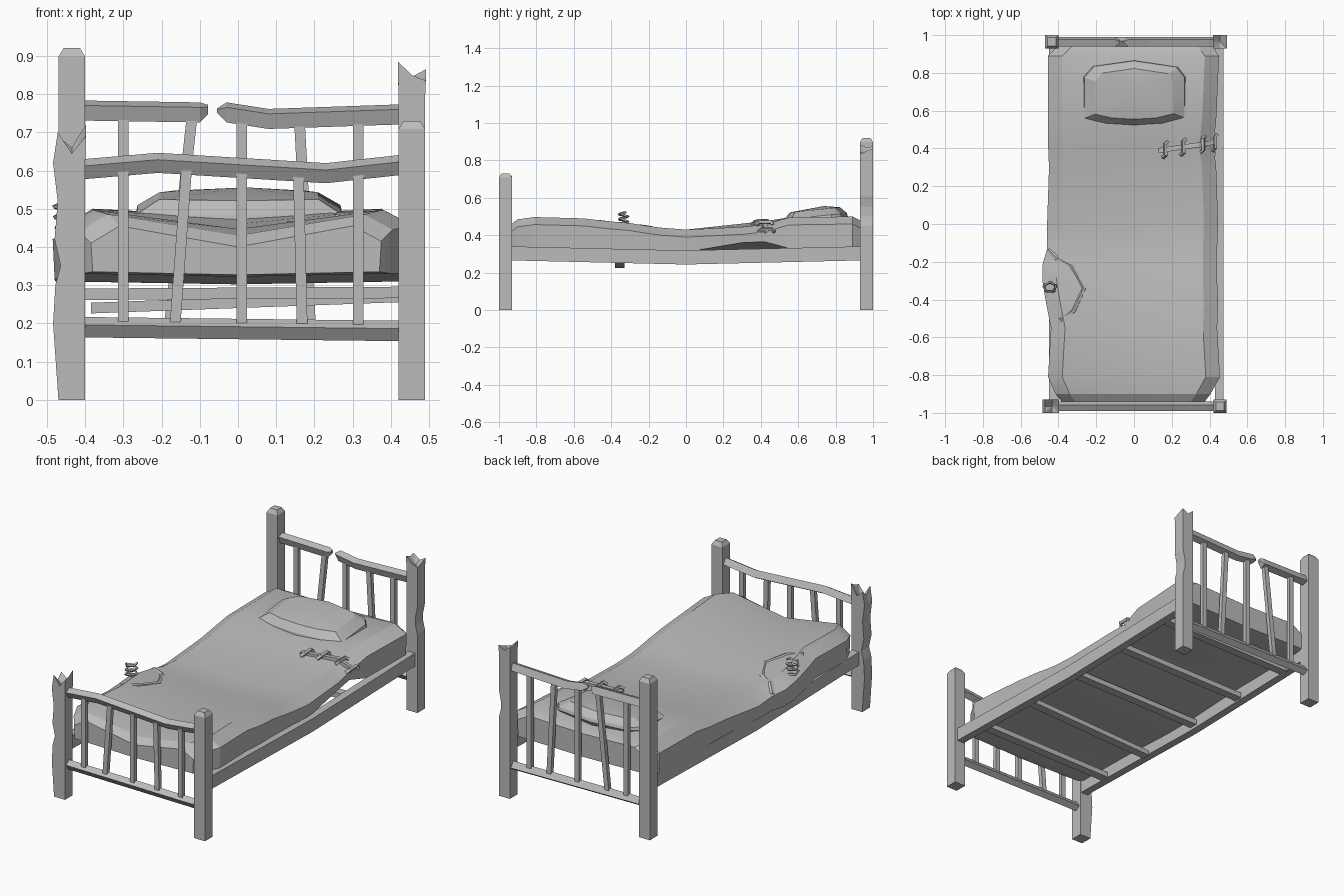
import bpy, bmesh, math
from mathutils import Vector, Matrix

cube = bpy.data.objects.get("Cube")
if cube:
    bpy.data.objects.remove(cube)

grey = bpy.data.materials.new("plain_grey")
grey.use_nodes = True
grey.diffuse_color = (0.5, 0.5, 0.5, 1)
bsdf = grey.node_tree.nodes["Principled BSDF"]
bsdf.inputs["Base Color"].default_value = (0.5, 0.5, 0.5, 1)
bsdf.inputs["Roughness"].default_value = 0.9


def loft(name, rings, peak=None, smooth=False):
    """Skin closed rings of points; the last ring may fan to a peak point."""
    bm = bmesh.new()
    vs = [[bm.verts.new(p) for p in ring] for ring in rings]
    n = len(vs[0])
    for a, b in zip(vs, vs[1:]):
        for i in range(n):
            j = (i + 1) % n
            bm.faces.new((a[i], a[j], b[j], b[i]))
    bm.faces.new(vs[0])
    if peak:
        tip = bm.verts.new(peak)
        for i in range(n):
            bm.faces.new((vs[-1][i], vs[-1][(i + 1) % n], tip))
    else:
        bm.faces.new(vs[-1])
    bmesh.ops.recalc_face_normals(bm, faces=bm.faces)
    mesh = bpy.data.meshes.new(name)
    bm.to_mesh(mesh)
    bm.free()
    mesh.materials.append(grey)
    ob = bpy.data.objects.new(name, mesh)
    bpy.context.collection.objects.link(ob)
    if smooth:
        bpy.ops.object.select_all(action='DESELECT')
        ob.select_set(True)
        bpy.context.view_layer.objects.active = ob
        bpy.ops.object.shade_smooth_by_angle(angle=math.radians(22))
    return ob


def beam(name, axis, path, w, h, tilt=0):
    """Rectangular bar along an axis; a path point may carry a scale."""
    u, v = {'X': ((0, 1, 0), (0, 0, 1)), 'Y': ((1, 0, 0), (0, 0, 1)),
            'Z': ((1, 0, 0), (0, 1, 0))}[axis]
    c, s = math.cos(math.radians(tilt)), math.sin(math.radians(tilt))
    rings = []
    for p in path:
        k = p[3] if len(p) > 3 else 1
        ring = []
        for a, b in ((-1, -1), (1, -1), (1, 1), (-1, 1)):
            a, b = a * w / 2 * k, b * h / 2 * k
            ring.append(Vector(p[:3]) + Vector(u) * (a * c - b * s) + Vector(v) * (a * s + b * c))
        rings.append(ring)
    return loft(name, rings)


def tube(name, pts, r, sides=5):
    """Thin wire swept along any path."""
    pts = [Vector(p) for p in pts]
    rings = []
    for i, p in enumerate(pts):
        t = (pts[min(i + 1, len(pts) - 1)] - pts[max(i - 1, 0)]).normalized()
        a = t.orthogonal().normalized() if i == 0 else (a - t * a.dot(t)).normalized()
        b = t.cross(a)
        rings.append([p + r * (a * math.cos(q) + b * math.sin(q))
                      for q in [math.tau * k / sides for k in range(sides)]])
    return loft(name, rings)


# Corner posts
R = 0.035
SQUARE = ((-1, -1), (0, -1), (1, -1), (1, 0), (1, 1), (0, 1), (-1, 1), (-1, 0))


def capped_post(name, x, y, top):
    beam(name, 'Z', [(x, y, 0), (x, y, top - 0.022), (x, y, top, 0.62)], 2 * R, 2 * R)


def ragged_post(name, x, y, side, chips, tops, dip):
    """Post with a chipped outer side and a splintered top."""
    rings = []
    for z, d in chips:
        rings.append([(x + a * R + (side * d if a == side else 0), y + b * R, z) for a, b in SQUARE])
    rings.append([(x + a * R * 1.05, y + b * R, t) for (a, b), t in zip(SQUARE, tops)])
    loft(name, rings, peak=(x, y, dip))


capped_post("foot_post_left", 0.455, -0.965, 0.73)
capped_post("head_post_right", -0.435, 0.965, 0.92)
ragged_post("foot_post_right", -0.435, -0.965, -1,
            [(0, 0), (0.2, 0.014), (0.3, 0.008), (0.35, -0.006), (0.42, 0.01),
             (0.52, 0.002), (0.62, 0.014)],
            (0.70, 0.645, 0.69, 0.70, 0.72, 0.66, 0.69, 0.66), 0.63)
ragged_post("head_post_left", 0.455, 0.965, 1,
            [(0, 0), (0.45, 0), (0.5, -0.012), (0.55, -0.012), (0.61, 0), (0.8, 0)],
            (0.885, 0.85, 0.835, 0.85, 0.865, 0.845, 0.875, 0.87), 0.83)

# Foot and head boards
beam("foot_top_rail", 'X', [(-0.41, -0.965, 0.603), (-0.21, -0.965, 0.62),
                            (0.23, -0.965, 0.593), (0.43, -0.965, 0.615)], 0.036, 0.04, 30)
beam("head_top_rail_right", 'X', [(-0.41, 0.965, 0.757), (-0.1, 0.965, 0.752),
                                  (-0.078, 0.965, 0.76, 0.45)], 0.038, 0.042, 20)
beam("head_top_rail_left", 'X', [(-0.055, 0.965, 0.757, 0.2), (-0.03, 0.965, 0.752),
                                 (0.08, 0.965, 0.735), (0.43, 0.965, 0.747)], 0.038, 0.042, 20)
BOARDS = (("foot", -0.965, 0.6, ((-0.3, -0.3), (-0.165, -0.135), (0.01, 0.01), (0.168, 0.158), (0.315, 0.315))),
          ("head", 0.965, 0.745, ((-0.3, -0.3), (-0.18, -0.12), (0.01, 0.01), (0.19, 0.16), (0.315, 0.315))))
for end, y, top, balusters in BOARDS:
    beam(end + "_lower_rail", 'X', [(-0.41, y, 0.19), (0.43, y, 0.18)], 0.036, 0.04, 35)
    for i, (low, high) in enumerate(balusters):
        beam(f"{end}_baluster_{i + 1}", 'Z', [(low, y, 0.19), (high, y, top)], 0.028, 0.024)

# Side rails and slats
for name, x in (("side_rail_left", 0.452), ("side_rail_right", -0.427)):
    beam(name, 'Y', [(x, -0.94, 0.303), (x, 0, 0.281), (x, 0.94, 0.303)], 0.045, 0.075)
for i, y in enumerate((-0.73, 0.02, 0.4, 0.78)):
    beam(f"slat_{i + 1}", 'X', [(-0.43, y, 0.276), (0.44, y, 0.281)], 0.05, 0.03)
beam("loose_slat", 'X', [(-0.385, -0.355, 0.24), (0.44, -0.355, 0.27)], 0.05, 0.028)

# Sagging mattress: y, right edge, left edge, top height, middle sag, underside
ROWS = ((-0.94, -0.38, 0.37, 0.455, 0.055, 0.335), (-0.9, -0.41, 0.4, 0.485, 0.055, 0.33),
        (-0.81, -0.45, 0.45, 0.497, 0.05, 0.33),
        (-0.55, -0.435, 0.435, 0.49, 0.045, 0.325), (-0.42, -0.46, 0.44, 0.475, 0.035, 0.32),
        (-0.3, -0.48, 0.435, 0.465, 0.03, 0.315), (-0.21, -0.478, 0.435, 0.45, 0.025, 0.31),
        (-0.13, -0.455, 0.435, 0.44, 0.02, 0.31),
        (0, -0.455, 0.44, 0.43, 0.015, 0.31), (0.3, -0.445, 0.43, 0.462, 0.015, 0.325),
        (0.42, -0.45, 0.415, 0.475, 0.015, 0.33), (0.55, -0.45, 0.43, 0.495, 0.02, 0.33),
        (0.89, -0.45, 0.445, 0.5, 0.02, 0.335), (0.94, -0.4, 0.41, 0.475, 0.01, 0.34))
rings = []
for y, xr, xl, top, sag, low in ROWS:
    pinch = 0.035 if 0.25 < y < 0.5 else 0
    rings.append([(xr, y, low), (xr - 0.005, y, top - 0.045), (xr + 0.07, y, top),
                  (0, y, top - sag), (xl - 0.07, y, top - pinch / 2),
                  (xl + 0.005, y, top - 0.04 - pinch / 2), (xl, y, low + pinch), (0, y, low - 0.008)])
loft("mattress", rings, smooth=True)


def surface(x, y):
    """Height of the mattress top at a point."""
    for a, b in zip(ROWS, ROWS[1:]):
        if a[0] <= y <= b[0]:
            t = (y - a[0]) / (b[0] - a[0])
            _, xr, xl, top, sag, _ = [p + (q - p) * t for p, q in zip(a, b)]
            edge = (xl if x > 0 else -xr) - 0.07
            k = abs(x) / edge
            return top - sag * (1 - k) if k < 1 else top - (abs(x) - edge) * 0.62
    return 0.45


# Raised lip round the torn patch, with a spring poking out
LIP = ((-0.45, -0.14), (-0.41, -0.18), (-0.33, -0.22), (-0.265, -0.34), (-0.32, -0.46), (-0.39, -0.51))
tube("torn_patch_lip", [(x, y, surface(x, y) - 0.006) for x, y in LIP], 0.014, 6)
coil = [(-0.445 + 0.035 * math.cos(i * 1.3), -0.335 + 0.026 * math.sin(i * 1.3),
         0.44 + 0.0055 * i) for i in range(16)]
tube("spring", coil, 0.007, 4)

# Stitched tear
tear = [(x, 0.385 + 0.14 * (x - 0.1), surface(x, 0.4) - 0.01) for x in (0.13, 0.2, 0.27, 0.34, 0.39)]
tube("tear_seam", tear + [(0.425, 0.435, 0.42)], 0.018, 4)
for i, x in enumerate((0.165, 0.26, 0.365, 0.428)):
    y = 0.385 + 0.14 * (x - 0.1)
    z = surface(x, y) + 0.006
    tube(f"stitch_{i + 1}", [(x - 0.012, y - 0.042, z - 0.014), (x + 0.002, y - 0.03, z),
                             (x, y + 0.03, z), (x + 0.012, y + 0.042, z - 0.014)], 0.011, 4)

# Pillow, tilted up towards the head
OUTLINE = ((-0.98, -0.8), (-0.55, -0.95), (0, -1), (0.55, -0.95), (1, -0.78), (1, 0.5),
           (0.85, 0.8), (0, 1), (-0.8, 0.82), (-0.98, 0.5))
LAYERS = ((0.455, 0.25, 0.155), (0.478, 0.272, 0.172), (0.495, 0.268, 0.168), (0.53, 0.21, 0.135))
pillow = loft("pillow", [[(a * w, b * d, z - 0.49) for a, b in OUTLINE] for z, w, d in LAYERS],
              peak=(0.02, 0.05, 0.055), smooth=True)
pillow.data.transform(Matrix.Translation((0, 0.693, 0.496)) @ Matrix.Rotation(math.radians(6), 4, 'X'))
